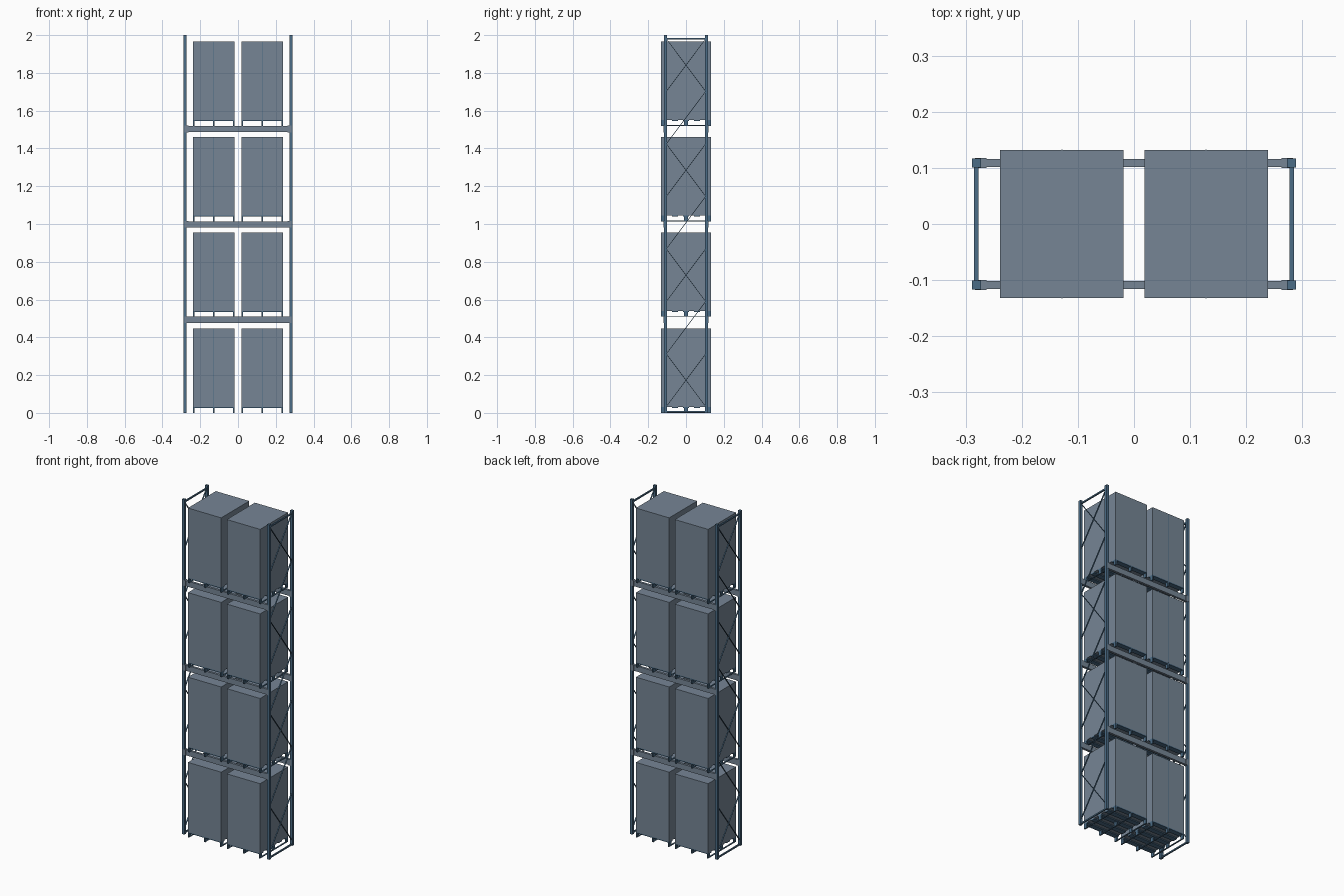
import bpy, bmesh
from math import atan2, hypot
from mathutils import Matrix, Vector

if "Cube" in bpy.data.objects:
    bpy.data.objects.remove(bpy.data.objects["Cube"], do_unlink=True)


def material(name, color):
    m = bpy.data.materials.new(name)
    m.use_nodes = True
    m.diffuse_color = (*color, 1)
    m.node_tree.nodes["Principled BSDF"].inputs["Base Color"].default_value = (*color, 1)
    return m


grey = material("slate grey", (0.18, 0.235, 0.30))
blue = material("steel blue", (0.07, 0.15, 0.24))


class Part:
    """One named object assembled from boxes and bars."""

    def __init__(self, name, mat):
        self.name, self.mat, self.bm = name, mat, bmesh.new()

    def box(self, center, size, turn=Matrix()):
        m = Matrix.Translation(center) @ turn @ Matrix.Diagonal((*size, 1))
        bmesh.ops.create_cube(self.bm, size=1, matrix=m)

    def bar(self, x, y0, z0, y1, z1, width, thick):
        # straight bar lying in a plane of constant x
        turn = Matrix.Rotation(atan2(z1 - z0, y1 - y0), 4, "X")
        mid = Vector((x, (y0 + y1) / 2, (z0 + z1) / 2))
        self.box(mid, (width, hypot(y1 - y0, z1 - z0), thick), turn)

    def finish(self):
        mesh = bpy.data.meshes.new(self.name)
        self.bm.to_mesh(mesh)
        self.bm.free()
        mesh.materials.append(self.mat)
        bpy.context.collection.objects.link(bpy.data.objects.new(self.name, mesh))


POST_X, POST_Y = 0.281, 0.109
STEP = 0.505                      # height between storage levels
CELL = 0.278                      # height of one bracing cell
SIDES = (-1, 1)

# End frames: two posts, horizontal ties and zigzag bracing
for s, side in ((-1, "right"), (1, "left")):
    posts = Part(side + "_posts", blue)
    for t in SIDES:
        posts.box((s * POST_X, t * POST_Y, 1), (0.016, 0.016, 2))
    posts.finish()

    braces = Part(side + "_braces", blue)
    for z in (0.006, 1.982):
        braces.box((s * POST_X, 0, z), (0.008, 0.21, 0.008))
    for i in range(7):
        top = 1.98 - i * CELL
        low = top - CELL
        braces.bar(s * POST_X, -0.104, low, 0.104, top, 0.007, 0.003)
        if i % 2 == 0:
            braces.bar(s * POST_X, -0.104, top, 0.104, low, 0.007, 0.003)
    braces.finish()

# Load beams with end brackets
beams = Part("load_beams", grey)
brackets = Part("beam_brackets", grey)
for level in range(1, 4):
    z = level * STEP - 0.012
    for t in SIDES:
        beams.box((0, t * POST_Y, z), (0.55, 0.014, 0.033))
        for s in SIDES:
            brackets.box((s * 0.273, t * POST_Y, z), (0.02, 0.018, 0.035))
beams.finish()
brackets.finish()

# Pallets and their loads
W, D = 0.22, 0.264
for level in range(4):
    base = level * STEP + (0.004 if level else 0)
    for s, side in ((-1, "right"), (1, "left")):
        x = s * 0.1285
        tag = f"{side}_level_{level + 1}"
        pallet = Part("pallet_" + tag, blue)
        for i in SIDES + (0,):
            px = x + i * (W / 2 - 0.004)
            pallet.box((px, 0, base + 0.002), (0.008, D, 0.004))
            for j in SIDES + (0,):
                pallet.box((px, j * (D / 2 - 0.01), base + 0.014), (0.008, 0.02, 0.024))
        for j in range(5):
            pallet.box((x, (j - 2) * (D - 0.03) / 4, base + 0.028), (W, 0.03, 0.006))
        pallet.finish()

        load = Part("load_" + tag, grey)
        load.box((x, 0, base + 0.239), (W, D, 0.416))
        load.finish()

        # thin upright seams on the front and back of the load
        seam = Part("seam_" + tag, blue)
        for t in SIDES:
            seam.box((x, t * D / 2, base + 0.239), (0.002, 0.001, 0.414))
        seam.finish()
